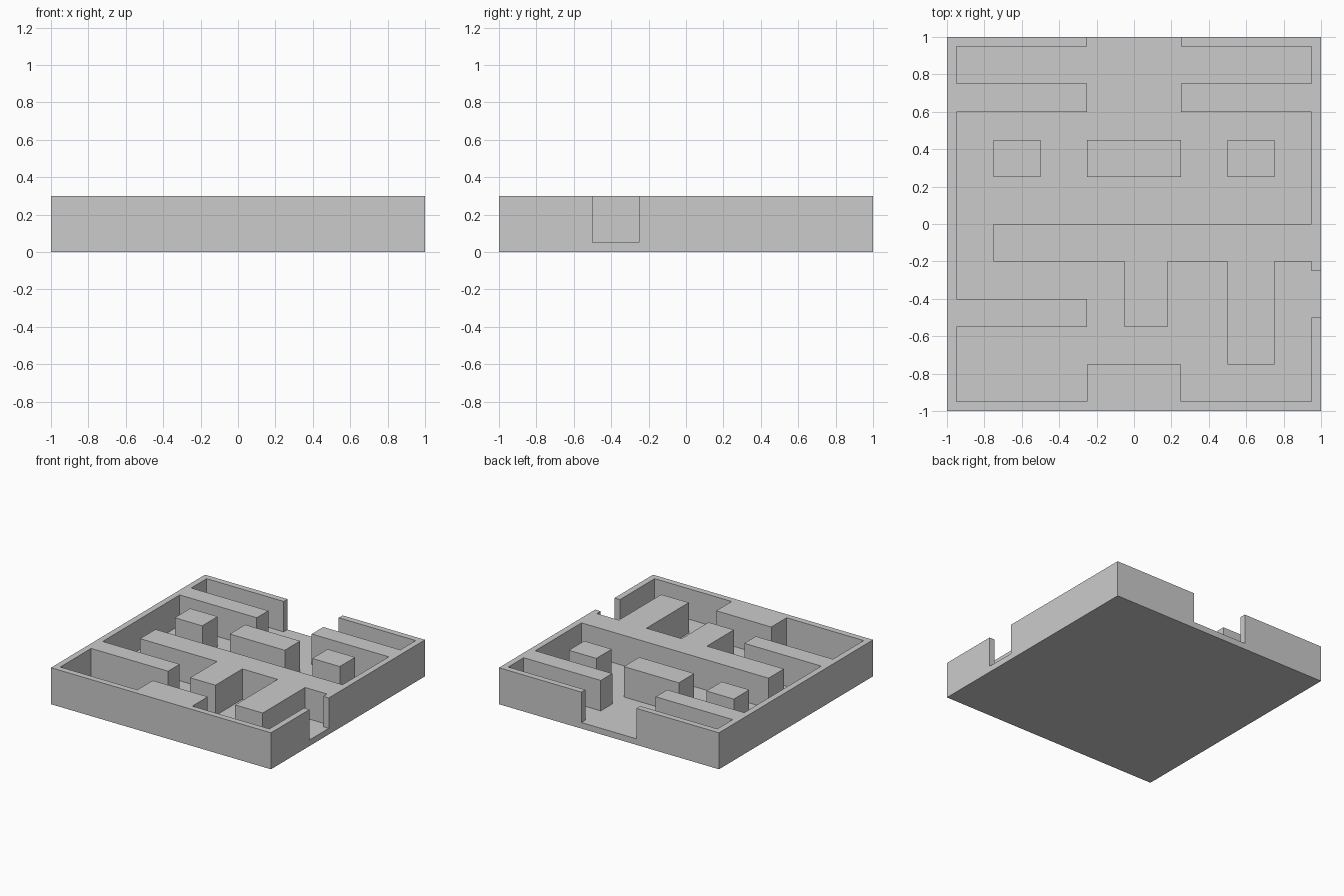
import bpy
import bmesh
from mathutils import Matrix

if "Cube" in bpy.data.objects:
    bpy.data.objects.remove(bpy.data.objects["Cube"])

FLOOR, TOP = 0.05, 0.30


def block(name, x0, x1, y0, y1, z0=FLOOR, z1=TOP):
    """Solid box between the given limits; parts on the floor have no hidden underside."""
    bm = bmesh.new()
    size = Matrix.Diagonal((x1 - x0, y1 - y0, z1 - z0, 1))
    centre = Matrix.Translation(((x0 + x1) / 2, (y0 + y1) / 2, (z0 + z1) / 2))
    bmesh.ops.create_cube(bm, size=1, matrix=centre @ size)
    if z0 > 0:
        under = [f for f in bm.faces if f.normal.z < -0.5]
        bmesh.ops.delete(bm, geom=under, context='FACES_ONLY')
    mesh = bpy.data.meshes.new(name)
    bm.to_mesh(mesh)
    bm.free()
    obj = bpy.data.objects.new(name, mesh)
    bpy.context.collection.objects.link(obj)
    return obj


# Floor slab
block("floor", -1, 1, -1, 1, 0, FLOOR)

# Outer walls, with door gaps in the back and right sides
block("front_wall", -1, 1, -1, -0.95)
block("left_wall", -1, -0.95, -0.95, 0.95)
block("right_wall_front", 0.95, 1, -0.95, -0.5)
block("right_wall_back", 0.95, 1, -0.25, 0.95)
block("back_wall_left", -1, -0.25, 0.95, 1)
block("back_wall_right", 0.25, 1, 0.95, 1)

# Entrance partitions behind the back door
block("entrance_partition_left", -0.95, -0.25, 0.6, 0.75)
block("entrance_partition_right", 0.25, 0.95, 0.6, 0.75)

# Row of free-standing blocks
for side, x0, x1 in (("left", -0.75, -0.5), ("middle", -0.25, 0.25), ("right", 0.5, 0.75)):
    block("island_" + side, x0, x1, 0.25, 0.45)

# Central dividing wall and the two stubs running forward from it
block("central_divider", -0.75, 0.95, -0.2, 0)
block("divider_stub_short", -0.05, 0.18, -0.55, -0.2)
block("divider_stub_long", 0.5, 0.75, -0.75, -0.2)

# Front room partitions
block("front_left_partition", -0.95, -0.25, -0.55, -0.4)
block("front_wall_block", -0.25, 0.25, -0.95, -0.75)
